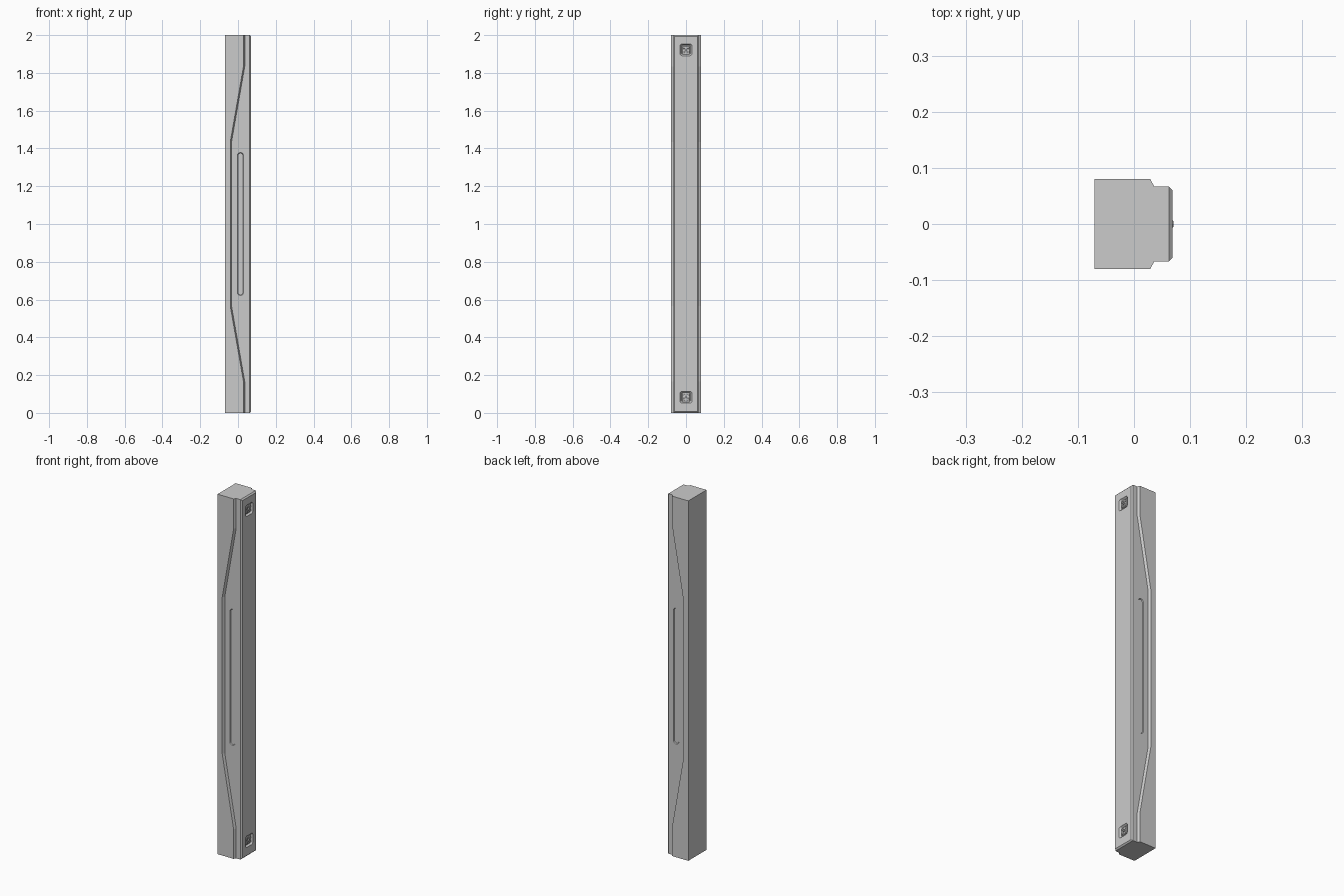
import bpy, bmesh, math
from mathutils import Vector

if "Cube" in bpy.data.objects:
    bpy.data.objects.remove(bpy.data.objects["Cube"])


def finish(name, bm):
    bmesh.ops.recalc_face_normals(bm, faces=bm.faces)
    me = bpy.data.meshes.new(name)
    bm.to_mesh(me)
    bm.free()
    ob = bpy.data.objects.new(name, me)
    bpy.context.collection.objects.link(ob)
    return ob


def skin(bm, rings):
    """Join consecutive closed rings with quads; return the vertex rings."""
    vs = [[bm.verts.new(p) for p in r] for r in rings]
    for a, b in zip(vs, vs[1:]):
        n = len(a)
        for i in range(n):
            j = (i + 1) % n
            bm.faces.new((a[i], a[j], b[j], b[i]))
    return vs


def loft(name, rings):
    bm = bmesh.new()
    vs = skin(bm, rings)
    bm.faces.new(vs[0])
    bm.faces.new(vs[-1])
    return finish(name, bm)


def rounded(hw, hh, r, n=6):
    """Rounded rectangle outline, half sizes hw and hh."""
    pts = []
    for k, (sx, sy) in enumerate(((1, 1), (-1, 1), (-1, -1), (1, -1))):
        for i in range(n + 1):
            a = math.pi / 2 * (k + i / n)
            pts.append((sx * (hw - r) + r * math.cos(a),
                        sy * (hh - r) + r * math.sin(a)))
    return pts


def cut(target, cutter):
    m = target.modifiers.new("cut", 'BOOLEAN')
    m.operation = 'DIFFERENCE'
    m.solver = 'EXACT'
    m.object = cutter
    bpy.context.view_layer.objects.active = target
    bpy.ops.object.modifier_apply(modifier=m.name)
    bpy.data.objects.remove(cutter)


# Main post: one cross-section lofted upward, the side step moves inward mid-height
BACK, LIP, FRONT, CH = -0.070, 0.062, 0.069, 0.007
levels = [(0, 0.029), (0.165, 0.029), (0.565, -0.041),
          (1.435, -0.041), (1.835, 0.029), (2, 0.029)]
rings = []
for z, e in levels:
    zf = min(max(z, CH), 2 - CH)
    half = [(BACK, 0.08, z), (e, 0.08, z), (e + 0.007, 0.067, z),
            (LIP, 0.067, z), (FRONT, 0.060, zf)]
    rings.append(half + [(x, -y, h) for x, y, h in reversed(half)])
bm = bmesh.new()
vs = skin(bm, rings)
for ring in (vs[0], vs[-1]):
    bm.faces.new(ring[:4] + ring[6:])   # end cap
    bm.faces.new(ring[3:7])             # front chamfer at the end
post = finish("post", bm)

# Shallow long slots on both sides
for s in (1, -1):
    ring = []
    for y, grow in ((0.072, 0.004), (0.063, -0.003)):
        hw = 0.016 + grow
        ring.append([(0.013 + x, s * y, 1 + z)
                     for x, z in rounded(hw, 0.378 + grow, hw * 0.98)])
    cut(post, loft("slot_cutter", ring))

# Bolt recesses on the front face, each holding a fastener
for label, zc in (("lower", 0.083), ("upper", 1.922)):
    ring = []
    for x, h in ((0.073, 0.034), (0.059, 0.025)):
        ring.append([(x, y, zc + z) for y, z in rounded(h, h, 0.011)])
    cut(post, loft("recess_cutter", ring))

    # Rounded base plate
    loft(label + "_bolt_plate",
         [[(x, y, zc + z) for y, z in rounded(h, h, 0.005, 3)]
          for x, h in ((0.058, 0.020), (0.062, 0.020), (0.063, 0.019))])
    # Corner lugs
    for i, (sy, sz) in enumerate(((1, 1), (-1, 1), (-1, -1), (1, -1))):
        loft(f"{label}_bolt_lug_{i}",
             [[(x, sy * 0.0115 + y, zc + sz * 0.0115 + z)
               for y, z in rounded(h, h, 0.0015, 2)]
              for x, h in ((0.062, 0.006), (0.066, 0.006), (0.067, 0.005))])
    # Central stud
    loft(label + "_bolt_stud",
         [[(x, r * math.cos(a * math.pi / 4), zc + r * math.sin(a * math.pi / 4))
           for a in range(8)]
          for x, r in ((0.062, 0.006), (0.069, 0.006), (0.070, 0.005))])
